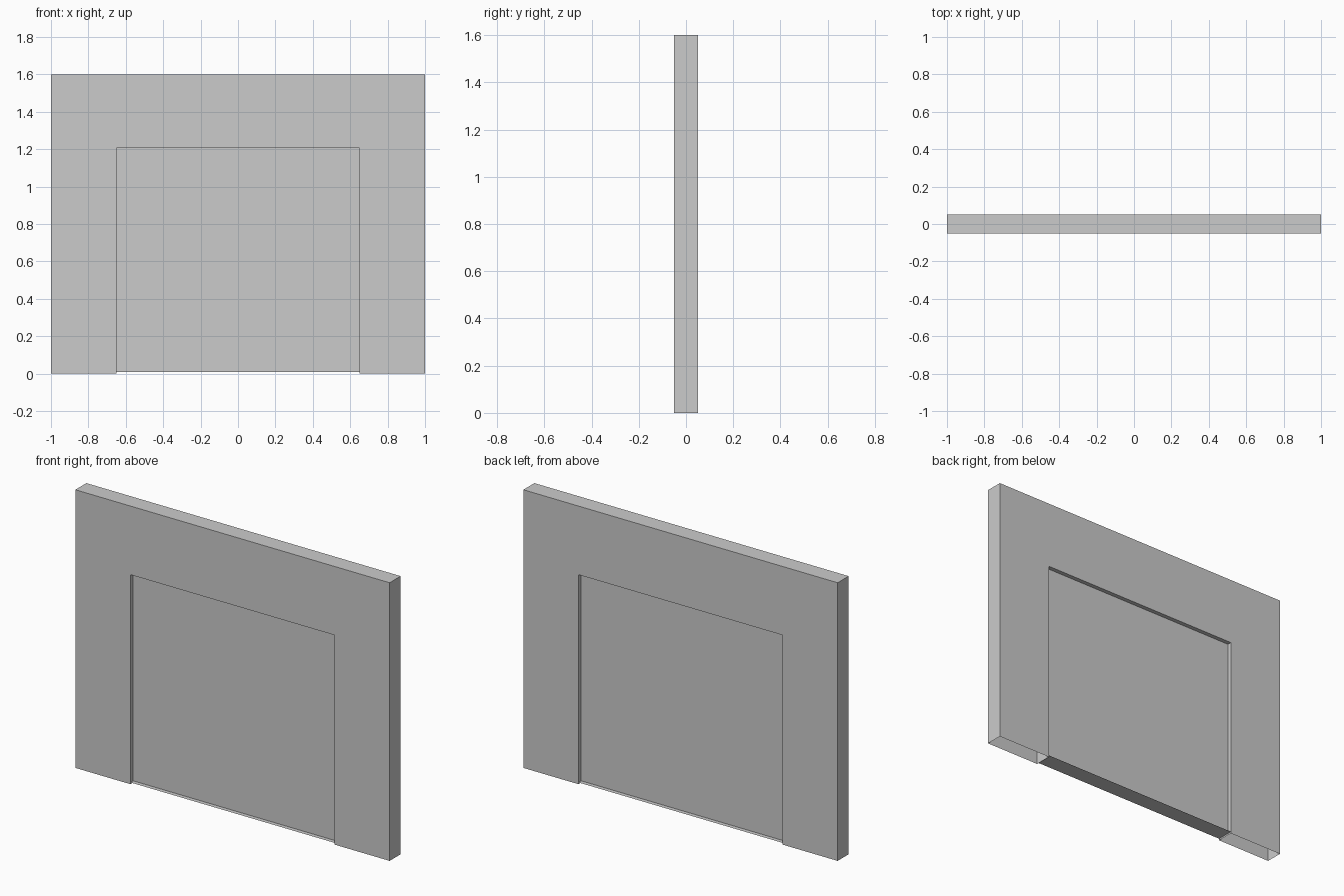
import bpy, bmesh

if "Cube" in bpy.data.objects:
    bpy.data.objects.remove(bpy.data.objects["Cube"])

W, H, D = 1.0, 1.6, 0.05          # half width, height, half depth
OW, OH, SILL = 0.65, 1.205, 0.01  # opening half width, top, sill height
PANEL = 0.025                     # half thickness of the recessed panel


def make(name, polys):
    bm = bmesh.new()
    for pts in polys:
        bm.faces.new([bm.verts.new(p) for p in pts])
    bmesh.ops.remove_doubles(bm, verts=bm.verts, dist=1e-5)
    bmesh.ops.recalc_face_normals(bm, faces=bm.faces)
    me = bpy.data.meshes.new(name)
    bm.to_mesh(me)
    bm.free()
    ob = bpy.data.objects.new(name, me)
    bpy.context.collection.objects.link(ob)
    return ob


def at_depth(outline, y):
    pts = [(x, y, z) for x, z in outline]
    return pts if y < 0 else pts[::-1]


def strip(path):
    return [[(a[0], -D, a[1]), (a[0], D, a[1]), (b[0], D, b[1]), (b[0], -D, b[1])]
            for a, b in zip(path, path[1:])]


# Wall shell: hollow, open underneath, arch-shaped front and back
outer = [(-W, 0), (-W, H), (W, H), (W, 0)]
inner = [(OW, 0), (OW, OH), (-OW, OH), (-OW, 0)]
make("wall", [at_depth(outer + inner, y) for y in (-D, D)] + strip(outer) + strip(inner))

# Sill sheet across the bottom of the opening
make("sill", strip([(-OW, SILL), (OW, SILL)]))

# Recessed panel faces on both sides
door = [(-OW, SILL), (OW, SILL), (OW, OH), (-OW, OH)]
make("door_panel", [[(x, -PANEL, z) for x, z in door],
                    [(x, PANEL, z) for x, z in door[::-1]]])
